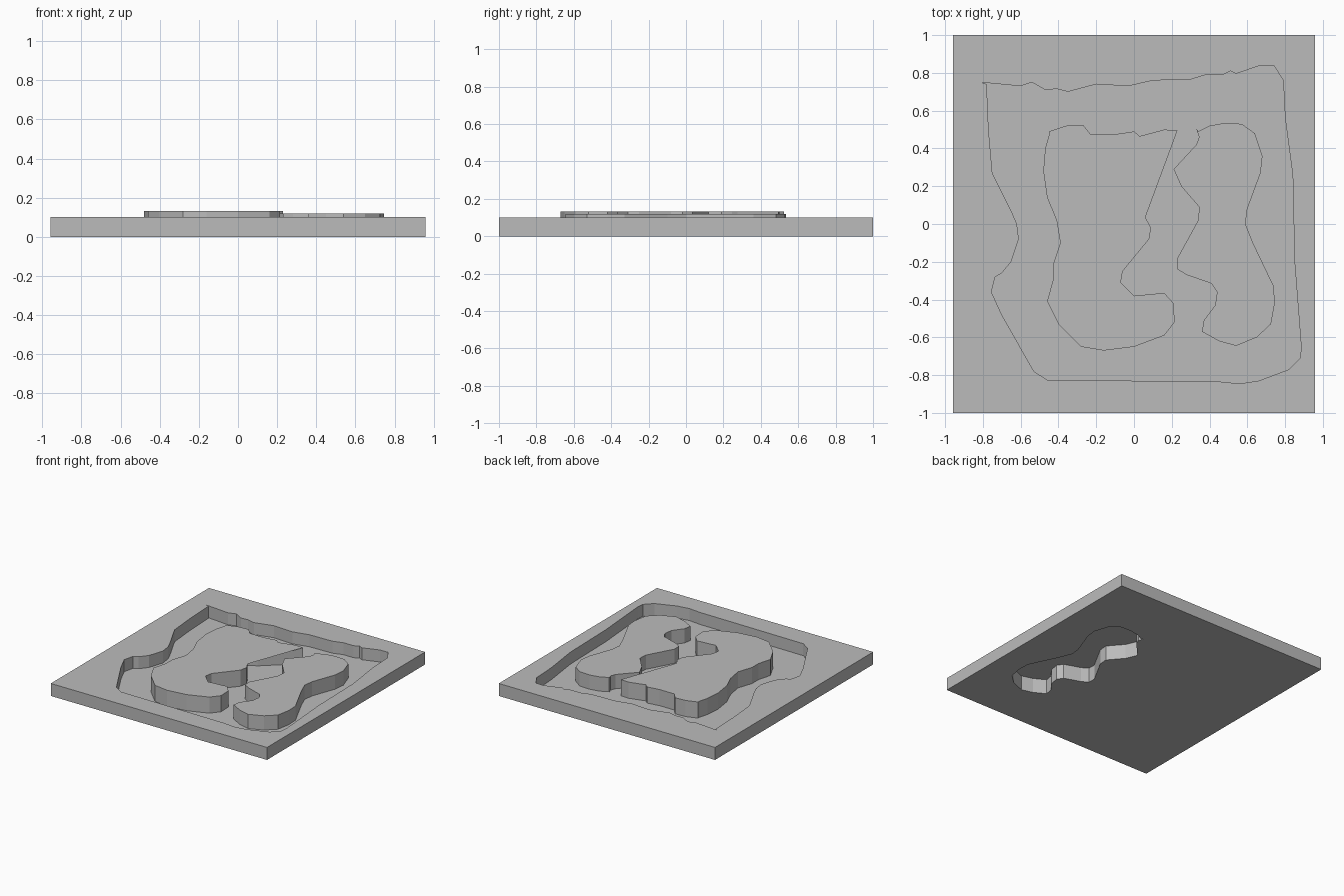
import bpy
import bmesh

default_cube = bpy.data.objects.get("Cube")
if default_cube:
    bpy.data.objects.remove(default_cube, do_unlink=True)

HALF_WIDTH, HALF_DEPTH = 0.957, 1.0
SLAB_TOP, FLOOR = 0.1, 0.004

# One plain grey for the whole model
grey = bpy.data.materials.new("plain_grey")
grey.use_nodes = True
colour = (0.5, 0.5, 0.5, 1)
grey.diffuse_color = colour
shader = next(n for n in grey.node_tree.nodes if n.type == "BSDF_PRINCIPLED")
shader.inputs["Base Color"].default_value = colour

# Outlines seen from above, clockwise, in hundredths of a unit
recess_outline = [
    (-81, 75), (-60, 73), (-54, 75), (-47, 71), (-41, 71.5), (-35, 70),
    (-20, 74), (-3, 73), (10, 76), (30, 76.5), (38, 79), (47, 79), (51, 81),
    (54, 79.5), (67, 84), (74, 84), (79, 76), (80, 56), (84, 26), (85, -20),
    (88.5, -65), (88, -71), (82, -77), (66, -83), (56, -84.5), (46, -83.5),
    (0, -83), (-46, -82.5), (-53, -78), (-70, -48), (-75.5, -36), (-73.5, -28),
    (-70, -26), (-65, -20), (-61, -8), (-62, 0), (-65, 7), (-75, 27),
    (-77, 50), (-78, 74),
]
tall_outline = [
    (-45, 49), (-36, 52), (-27, 52.5), (-23, 47.5), (-10, 47.5), (0, 49),
    (3, 46.5), (16, 50), (23, 49.5), (-2, 27.5), (-8, 24.5), (-12.5, 19),
    (-12, 12), (0, 5.5), (6, 3.5), (9, -2), (8, -8), (-6, -25), (-7, -31),
    (0, -38), (16, -36.5), (21, -42), (21.5, -52), (16, -59), (0, -65),
    (-16, -67), (-28, -65), (-40, -53), (-46, -41), (-43, -30), (-43, -22),
    (-39, -10), (-41, 2), (-46, 14), (-48, 28), (-47, 40), (-45, 47),
]
low_outline = [
    (33, 50.5), (34, 49), (40, 52), (48, 53.5), (57, 53), (64, 48), (68, 36),
    (67, 27), (60, 8), (59, 0), (63, -10), (74, -33), (74.5, -42), (72.5, -53),
    (65, -60), (54, -64.5), (45, -62), (36, -57), (37, -51), (43, -43),
    (44, -36), (41, -31.5), (28, -27), (23, -24), (23, -18), (34, 2),
    (34.5, 9), (25, 20), (21, 29), (33, 42), (34.5, 46),
]


def scaled(outline):
    """Outline in units, turned counter-clockwise."""
    return [(x / 100, y / 100) for x, y in reversed(outline)]


def prism(name, outline, bottom, top, has_base=True):
    """Upright prism over a counter-clockwise outline, with an optional base."""
    bm = bmesh.new()
    low = [bm.verts.new((x, y, bottom)) for x, y in outline]
    high = [bm.verts.new((x, y, top)) for x, y in outline]
    bm.faces.new(high)
    if has_base:
        bm.faces.new(list(reversed(low)))
    for i in range(len(outline)):
        j = (i + 1) % len(outline)
        bm.faces.new((low[i], low[j], high[j], high[i]))
    # Split the concave caps cleanly
    caps = [f for f in bm.faces if len(f.verts) > 4]
    if caps:
        bmesh.ops.triangulate(bm, faces=caps)
    mesh = bpy.data.meshes.new(name)
    bm.to_mesh(mesh)
    bm.free()
    mesh.materials.append(grey)
    obj = bpy.data.objects.new(name, mesh)
    bpy.context.scene.collection.objects.link(obj)
    return obj


def cut(target, cutter):
    """Subtract the cutter from the target, then discard the cutter."""
    cutter.hide_render = True
    modifier = target.modifiers.new("cut", "BOOLEAN")
    modifier.operation = "DIFFERENCE"
    modifier.solver = "EXACT"
    modifier.object = cutter
    bpy.context.view_layer.objects.active = target
    bpy.ops.object.modifier_apply(modifier=modifier.name)
    bpy.data.objects.remove(cutter, do_unlink=True)


# Base slab with an irregular recess reaching almost to the underside
corners = [(-HALF_WIDTH, -HALF_DEPTH), (HALF_WIDTH, -HALF_DEPTH),
           (HALF_WIDTH, HALF_DEPTH), (-HALF_WIDTH, HALF_DEPTH)]
slab = prism("base_slab", corners, 0, SLAB_TOP)
cut(slab, prism("recess_cutter", scaled(recess_outline), FLOOR, SLAB_TOP * 2))

# Opening under the hollow island
cut(slab, prism("opening_cutter", scaled(low_outline), -SLAB_TOP, SLAB_TOP / 2))

# Islands standing in the recess: a taller one, and a lower one open below
prism("tall_island", scaled(tall_outline), FLOOR, 0.133, has_base=False)
prism("low_hollow_island", scaled(low_outline), 0, 0.118, has_base=False)
